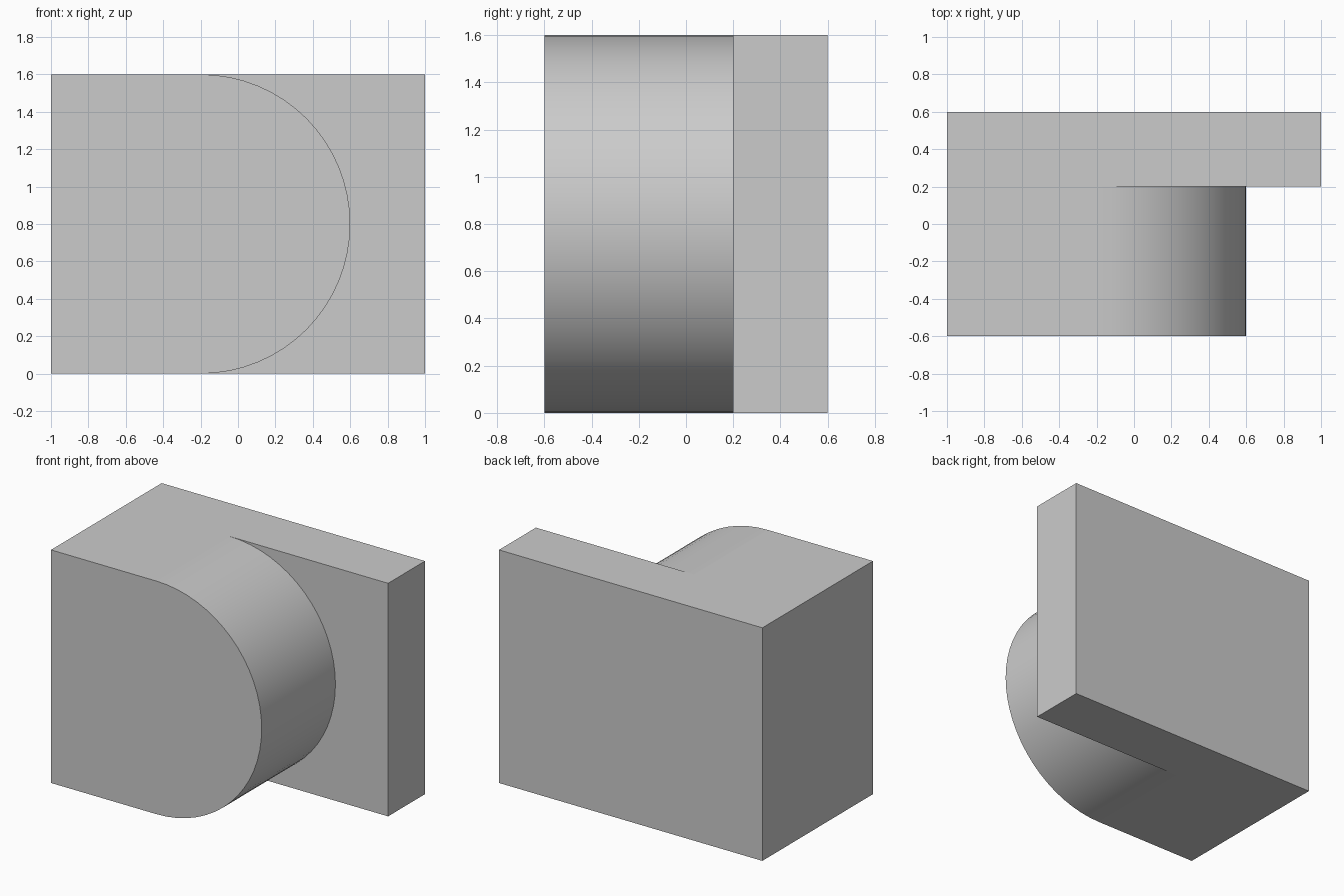
import bpy, bmesh
from math import sin, cos, pi

if "Cube" in bpy.data.objects:
    bpy.data.objects.remove(bpy.data.objects["Cube"])

R, CX, CZ = 0.8, -0.2, 0.8          # rounded nose
XL, XR, H = -1.0, 1.0, 1.6          # plate extents
YF, YM, YB = -0.6, 0.2, 0.6         # front, step and back planes
SEG = 32

bm = bmesh.new()


def v(x, y, z):
    return bm.verts.new((x, y, z))


def arc(y):
    return [v(CX + R * cos(a), y, CZ + R * sin(a))
            for a in (-pi / 2 + pi * i / SEG for i in range(SEG + 1))]


# Half-round nose: front rim and rim where it meets the plate
front, step = arc(YF), arc(YM)
fl = [v(XL, YF, z) for z in (0, H)]
bl = [v(XL, YB, z) for z in (0, H)]
br = [v(XR, YB, z) for z in (0, H)]
mr = [v(XR, YM, z) for z in (0, H)]
for i in range(SEG):
    f = bm.faces.new((front[i], step[i], step[i + 1], front[i + 1]))
    f.smooth = True

# Flat sides: front, step, left, right, back
bm.faces.new([fl[0]] + front + [fl[1]])
bm.faces.new(step[::-1] + [mr[0], mr[1]])
for a, b in ((fl, bl), (bl, br), (br, mr)):
    bm.faces.new((a[0], a[1], b[1], b[0]))

# L-shaped bottom and top
for k, i in ((0, 0), (1, SEG)):
    bm.faces.new((fl[k], front[i], step[i], mr[k], br[k], bl[k]))

bmesh.ops.recalc_face_normals(bm, faces=bm.faces)
mesh = bpy.data.meshes.new("rounded_block_with_back_plate")
bm.to_mesh(mesh)
bm.free()
obj = bpy.data.objects.new("rounded_block_with_back_plate", mesh)
bpy.context.collection.objects.link(obj)
